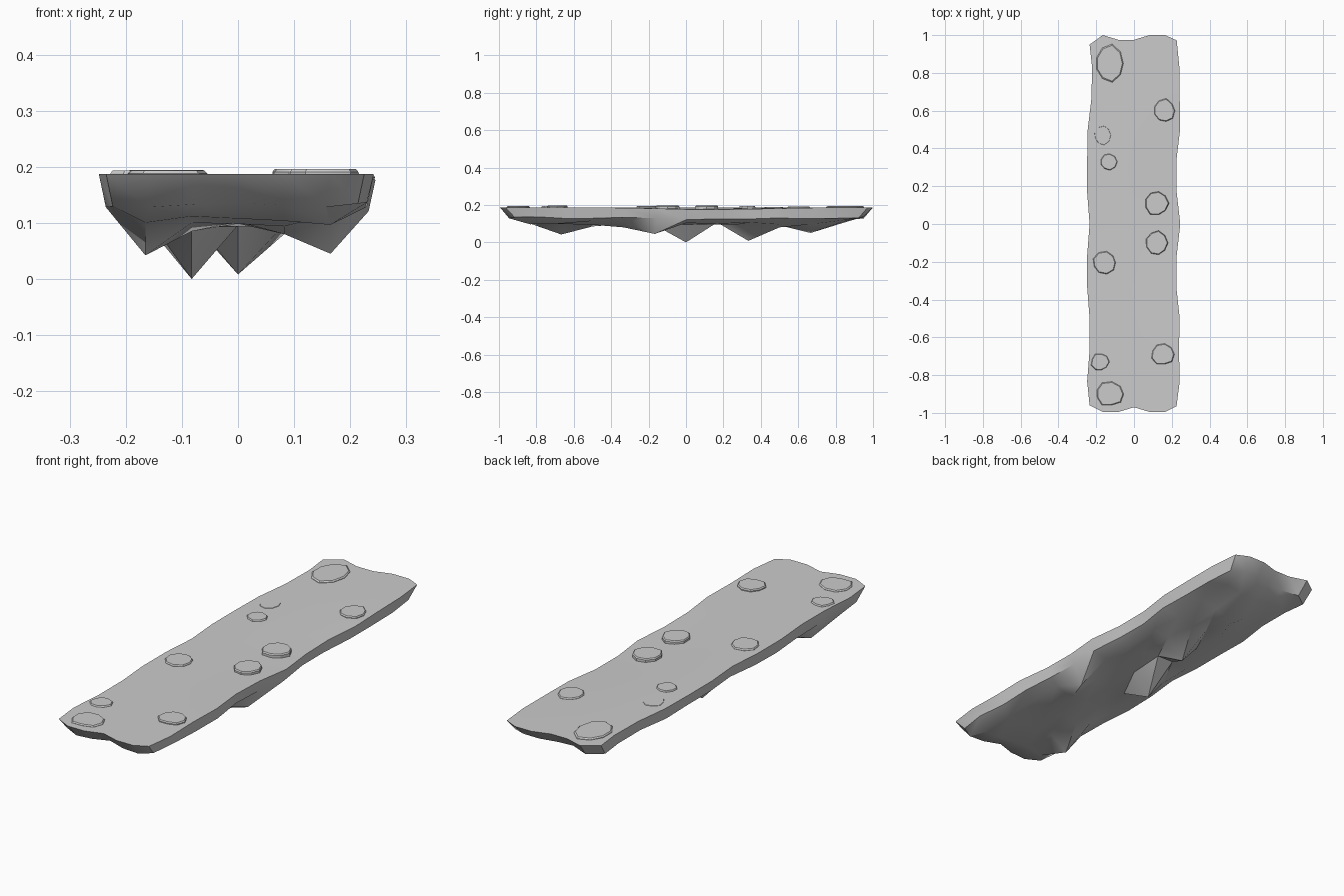
import bpy, bmesh, math, random

if "Cube" in bpy.data.objects:
    bpy.data.objects.remove(bpy.data.objects["Cube"])
random.seed(4)

NX, NY = 6, 12
# Wavy outline of the slab, stations from front (-y) to back (+y)
LEFT = [-.235, -.248, -.235, -.235, -.248, -.248, -.235, -.248, -.248, -.245, -.225, -.222, -.235]
RIGHT = [.225, .242, .238, .242, .224, .226, .245, .226, .224, .244, .242, .24, .226]
FRONT = [-.96, -.995, -.995, -.97, -.995, -.995, -.965]
BACK = [.95, 1.0, .975, .975, 1.0, 1.0, .972]
# Hanging rock points on the underside: (column, station) -> height
PEAKS = {(2, 6): 0.0, (3, 8): .008, (1, 2): .042, (5, 5): .045, (3, 10): .05,
         (4, 9): .08, (2, 3): .085, (4, 4): .08}


def plan(i, j):
    u = i / NX
    x = LEFT[j] + (RIGHT[j] - LEFT[j]) * u
    if 0 < i < NX:
        x = (i - 3) * .0825
    y = FRONT[i] if j == 0 else BACK[i] if j == NY else -1 + 2 * j / NY
    return x, y


def top_z(x, y):
    # Gentle dip towards the middle of the right edge
    return .187 - .012 * max(0, x + .1) / .345 * math.exp(-((y - .15) / .4) ** 2)


def finish(bm, name, angle):
    bmesh.ops.recalc_face_normals(bm, faces=bm.faces)
    me = bpy.data.meshes.new(name)
    bm.to_mesh(me)
    bm.free()
    ob = bpy.data.objects.new(name, me)
    bpy.context.collection.objects.link(ob)
    bpy.ops.object.select_all(action='DESELECT')
    ob.select_set(True)
    bpy.context.view_layer.objects.active = ob
    bpy.ops.object.shade_smooth_by_angle(angle=math.radians(angle))


# Slab: walkable top, tapered rim and jagged underside
bm = bmesh.new()
top, low = {}, {}
for i in range(NX + 1):
    for j in range(NY + 1):
        x, y = plan(i, j)
        top[i, j] = bm.verts.new((x, y, top_z(x, y)))
        if i in (0, NX) or j in (0, NY):
            z = top_z(x, y) - .055 + random.uniform(-.005, .005)
        else:
            edge = min(i, NX - i) == 1 or min(j, NY - j) == 1
            z = PEAKS.get((i, j), random.uniform(.095, .12) if edge else random.uniform(.09, .11))
        low[i, j] = bm.verts.new((x * .95, y * .95, z) if i in (0, NX) or j in (0, NY)
                                 else (x, y, z))
for grid in (top, low):
    for i in range(NX):
        for j in range(NY):
            a, b, c, d = (grid[k] for k in ((i, j), (i + 1, j), (i + 1, j + 1), (i, j + 1)))
            bm.faces.new((a, b, c))
            bm.faces.new((a, c, d))
ring = ([(i, 0) for i in range(NX)] + [(NX, j) for j in range(NY)]
        + [(i, NY) for i in range(NX, 0, -1)] + [(0, j) for j in range(NY, 0, -1)])
for k, p in enumerate(ring):
    q = ring[(k + 1) % len(ring)]
    bm.faces.new((top[p], top[q], low[q], low[p]))
finish(bm, "rock_slab", 40)

# Flat cobbles set into the top: x, y, x radius, y radius, top height
STONES = [(-.13, .85, .08, .10, .194), (.16, .60, .06, .063, .191), (-.165, .47, .048, .054, .1885),
          (-.135, .33, .045, .045, .193), (.12, .11, .067, .067, .196), (.12, -.10, .058, .063, .196),
          (-.155, -.205, .063, .06, .193), (.152, -.69, .061, .058, .196),
          (-.18, -.73, .048, .048, .193), (-.13, -.90, .076, .066, .193)]
for n, (cx, cy, rx, ry, h) in enumerate(STONES):
    bm = bmesh.new()
    radii = [random.uniform(.9, 1.05) for _ in range(9)]
    rings = []
    for s, z in ((1, .165), (1, h - .005), (.93, h)):
        rings.append([bm.verts.new((cx + rx * s * r * math.cos(k * math.tau / 9),
                                    cy + ry * s * r * math.sin(k * math.tau / 9), z))
                      for k, r in enumerate(radii)])
    for a, b in zip(rings, rings[1:]):
        for k in range(9):
            m = (k + 1) % 9
            bm.faces.new((a[k], a[m], b[m], b[k]))
    bm.faces.new(rings[0])
    bm.faces.new(rings[-1])
    finish(bm, f"cobble_{n + 1}", 30)
